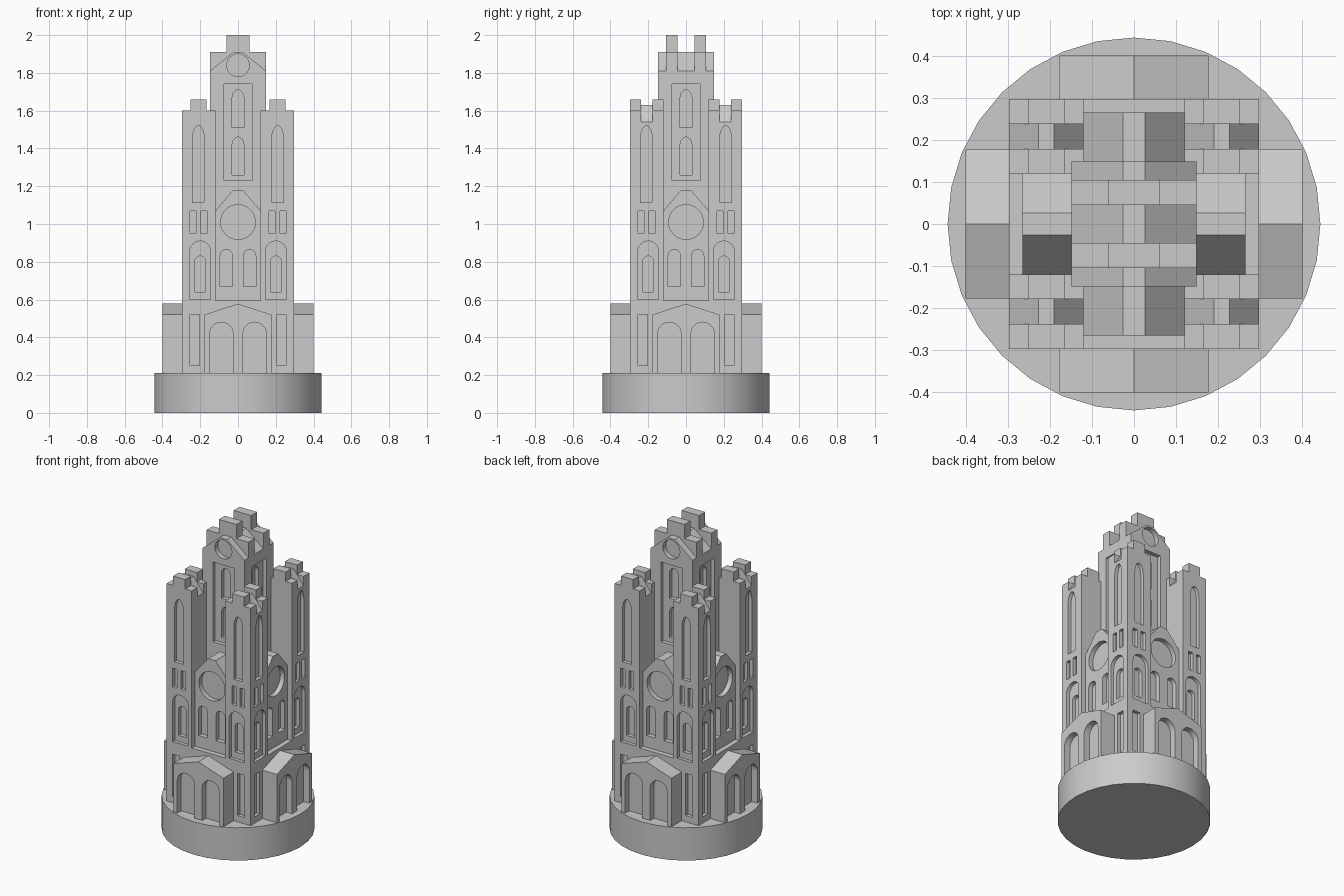
import bpy, bmesh, math
from mathutils import Matrix

if "Cube" in bpy.data.objects:
    bpy.data.objects.remove(bpy.data.objects["Cube"])

stone = bpy.data.materials.new("grey_stone")
stone.use_nodes = True
colour = (0.6, 0.6, 0.6, 1)
stone.diffuse_color = colour
stone.node_tree.nodes["Principled BSDF"].inputs["Base Color"].default_value = colour

GROUND = 0.21      # top of the plinth
OUT, IN = 0.297, 0.12   # outer and inner faces of the corner towers


# ---------- outlines in the x-z plane ----------
def rect(x0, x1, z0, z1):
    return [(x0, z0), (x1, z0), (x1, z1), (x0, z1)]


def circle(z, r, n=32):
    return [(r * math.cos(2 * math.pi * i / n), z + r * math.sin(2 * math.pi * i / n))
            for i in range(n)]


def arch(cx, half, z0, z1, rise=1.0, n=12):
    """Window with an arched head; rise is head height over half width."""
    spring = z1 - half * rise
    head = [(cx + half * math.cos(math.pi * i / n),
             spring + half * rise * math.sin(math.pi * i / n)) for i in range(n + 1)]
    return [(cx - half, z0), (cx + half, z0)] + head


def gable(cx, half, flat, z0, eave, ridge):
    pts = [(cx - half, z0), (cx + half, z0), (cx + half, eave), (cx + flat, ridge)]
    if flat:
        pts.append((cx - flat, ridge))
    return pts + [(cx - half, eave)]


def stepped(cx, half, step, z0, z1, z2):
    return [(cx - half, z0), (cx + half, z0), (cx + half, z1), (cx + step, z1),
            (cx + step, z2), (cx - step, z2), (cx - step, z1), (cx - half, z1)]


# ---------- solids ----------
TURNS = [Matrix.Rotation(k * math.pi / 2, 4, 'Z') for k in range(4)]
SWAP = Matrix(((0, 1, 0, 0), (1, 0, 0, 0), (0, 0, 1, 0), (0, 0, 0, 1)))
SAME = Matrix.Identity(4)


def solid(name, prisms):
    """One object from prisms: (outline, y0, y1, transform)."""
    bm = bmesh.new()
    for pts, y0, y1, mat in prisms:
        near = [bm.verts.new(mat @ Matrix.Translation((x, y0, z)).translation) for x, z in pts]
        far = [bm.verts.new(mat @ Matrix.Translation((x, y1, z)).translation) for x, z in pts]
        bm.faces.new(near)
        bm.faces.new(far[::-1])
        for i in range(len(pts)):
            j = (i + 1) % len(pts)
            bm.faces.new((near[j], near[i], far[i], far[j]))
    bmesh.ops.recalc_face_normals(bm, faces=bm.faces)
    mesh = bpy.data.meshes.new(name)
    bm.to_mesh(mesh)
    bm.free()
    mesh.materials.append(stone)
    obj = bpy.data.objects.new(name, mesh)
    bpy.context.collection.objects.link(obj)
    return obj


def carve(obj, face_y, *layers, mats=(SAME,)):
    """Recess outlines into the face at face_y; layers are (depth, outlines[, mats])."""
    for layer in layers:
        depth, outlines = layer[:2]
        where = layer[2] if len(layer) > 2 else mats
        cutter = solid("cutter", [(o, face_y - 0.05, face_y + depth, m)
                                  for m in where for o in outlines])
        cutter.hide_render = True
        mod = obj.modifiers.new("recess", 'BOOLEAN')
        mod.operation = 'DIFFERENCE'
        mod.solver = 'EXACT'
        mod.object = cutter
        bake(obj)
        bpy.data.objects.remove(cutter)


def bake(obj):
    graph = bpy.context.evaluated_depsgraph_get()
    graph.update()
    mesh = bpy.data.meshes.new_from_object(obj.evaluated_get(graph))
    obj.modifiers.clear()
    obj.data = mesh


def mirror(obj, x, y):
    mod = obj.modifiers.new("mirror", 'MIRROR')
    mod.use_axis = (x, y, False)
    mod.use_mirror_merge = False
    bake(obj)


def four_sides(obj):
    base = obj.name
    for side, k in (("right", 1), ("back", 2), ("left", 3)):
        twin = obj.copy()
        twin.name = side + "_" + base
        twin.rotation_euler.z = k * math.pi / 2
        bpy.context.collection.objects.link(twin)
    obj.name = "front_" + base


# round plinth
bpy.ops.mesh.primitive_cylinder_add(vertices=32, radius=0.443, depth=GROUND,
                                    location=(0, 0, GROUND / 2))
plinth = bpy.context.object
plinth.name = "plinth"
plinth.data.materials.append(stone)
bpy.ops.object.shade_smooth_by_angle(angle=math.radians(30))

# lower cross-shaped body between the towers
solid("lower_body", [(rect(-IN, IN, GROUND, 0.595), -OUT, OUT, SAME),
                     (rect(-IN, IN, GROUND, 0.594), -OUT, OUT, TURNS[1])])

# corner towers with their roofs
C, HALF = -(OUT + IN) / 2, (OUT - IN) / 2
tower = solid("corner_towers", [(gable(C, HALF, 0.018, GROUND, 1.54, 1.63), -OUT, -IN, SAME)])
carve(tower, -OUT,
      (0.022, [rect(-0.255, -0.205, 0.25, 0.52),
               arch(-0.2, 0.055, 0.6, 0.91),
               rect(-0.255, -0.222, 0.95, 1.07),
               rect(-0.197, -0.164, 0.95, 1.07),
               arch(-0.21, 0.031, 1.115, 1.52, 2.2)]),
      (0.045, [arch(-0.2, 0.028, 0.64, 0.83)]),
      mats=(SAME, SWAP))
mirror(tower, True, True)

# stepped parapets on the corner towers
steps = stepped(C, HALF, 0.043, 1.54, 1.6, 1.66)
mirror(solid("tower_parapets", [(steps, -OUT, -0.238, SAME), (steps, -0.178, -IN, SAME)]),
       True, True)

# gabled arms with rose windows
arm = solid("gabled_arm", [(gable(0, IN, 0.026, 0.55, 1.07, 1.18), -0.265, -0.1, SAME)])
carve(arm, -0.265, (0.03, [circle(1.01, 0.092),
                           arch(-0.062, 0.032, 0.67, 0.865),
                           arch(0.062, 0.032, 0.67, 0.865)]))
four_sides(arm)

# central tower
centre = solid("central_tower", [(gable(0, 0.148, 0.026, 0.55, 1.81, 1.91), -0.148, 0.148, SAME)])
carve(centre, -0.148,
      (0.025, [rect(-0.075, 0.075, 1.23, 1.74)]),
      (0.05, [arch(0, 0.031, 1.26, 1.46, 1.4), arch(0, 0.031, 1.51, 1.71, 1.4)]),
      (0.03, [circle(1.84, 0.06)], (TURNS[0], TURNS[2])),
      mats=TURNS)
mirror(solid("central_parapets", [(stepped(0, 0.148, 0.062, 1.81, 1.91, 2.0),
                                   -0.105, -0.045, SAME)]), False, True)

# porches with twin arches
porch = solid("porch", [(gable(0, 0.177, 0, GROUND, 0.52, 0.578), -0.4, -0.28, SAME)])
carve(porch, -0.4, (0.04, [arch(s * 0.088, 0.062, GROUND - 0.01, 0.48) for s in (-1, 1)]))
four_sides(porch)
